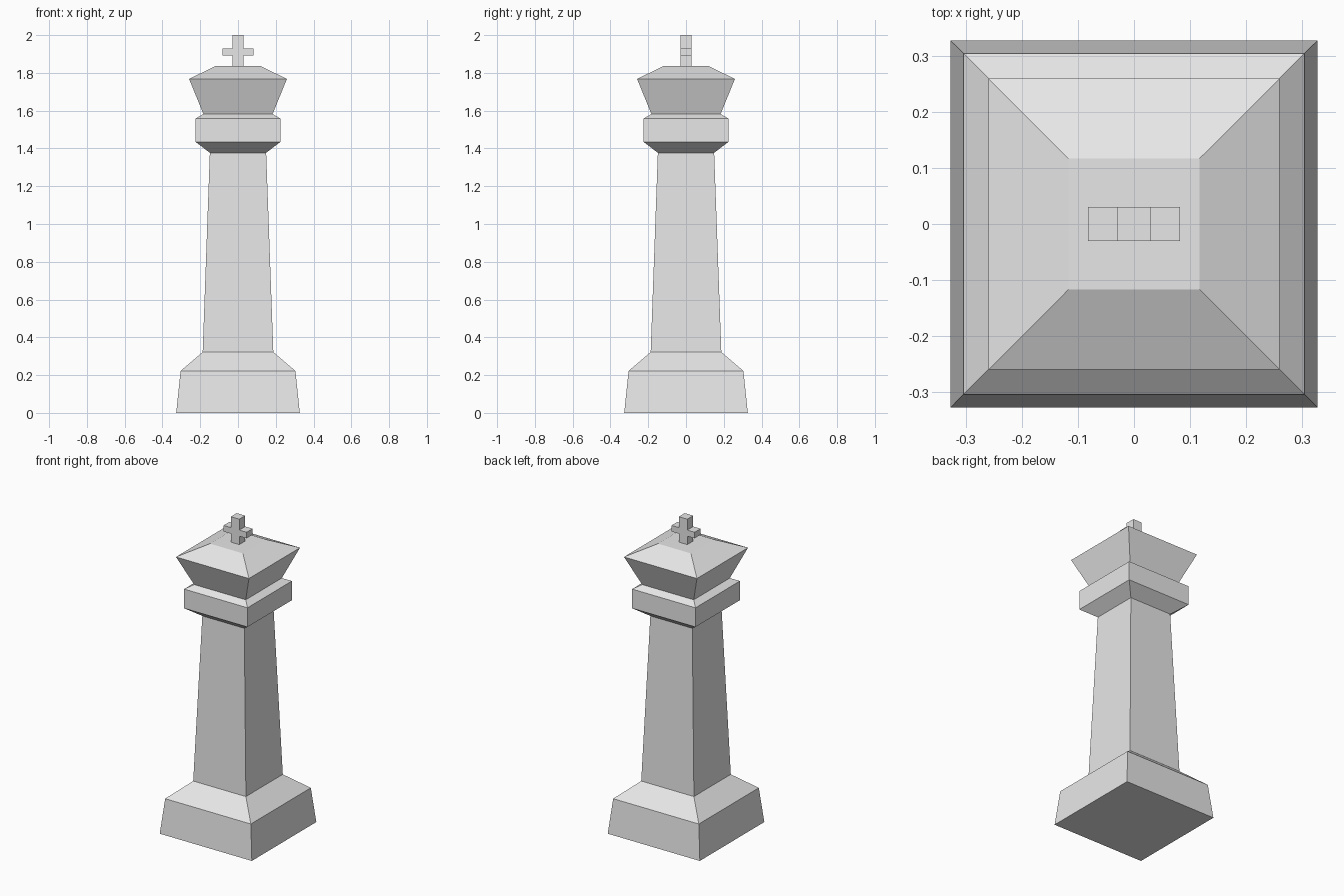
import bpy
import bmesh

cube = bpy.data.objects.get("Cube")
if cube:
    bpy.data.objects.remove(cube, do_unlink=True)

stone = bpy.data.materials.new("light_grey")
stone.use_nodes = True
GREY = (0.8, 0.8, 0.8, 1)
stone.diffuse_color = GREY
stone.node_tree.nodes["Principled BSDF"].inputs["Base Color"].default_value = GREY


def finish(name, bm):
    bmesh.ops.recalc_face_normals(bm, faces=bm.faces)
    mesh = bpy.data.meshes.new(name)
    bm.to_mesh(mesh)
    bm.free()
    mesh.materials.append(stone)
    bpy.context.collection.objects.link(bpy.data.objects.new(name, mesh))


def square_loft(name, profile):
    """Closed stack of square rings, given as (half width, height)."""
    bm = bmesh.new()
    rings = [[bm.verts.new((sx * w, sy * w, z))
              for sx, sy in ((-1, -1), (1, -1), (1, 1), (-1, 1))]
             for w, z in profile]
    for low, high in zip(rings, rings[1:]):
        for i in range(4):
            j = (i + 1) % 4
            bm.faces.new((low[i], low[j], high[j], high[i]))
    bm.faces.new(rings[0][::-1])
    bm.faces.new(rings[-1])
    finish(name, bm)


# Stepped body, from the floor up
square_loft("base", [(0.327, 0), (0.304, 0.222), (0.187, 0.322)])
square_loft("shaft", [(0.187, 0.322), (0.149, 1.377)])
square_loft("collar", [(0.149, 1.377), (0.225, 1.435), (0.225, 1.558), (0.183, 1.582)])
square_loft("head", [(0.183, 1.582), (0.259, 1.768), (0.117, 1.837)])

# Cross on top: a plus-shaped outline extruded front to back
post, arm = 0.03, 0.082
foot, arm_low, arm_high, tip = 1.837, 1.891, 1.93, 2.0
right_side = [(post, foot), (post, arm_low), (arm, arm_low),
              (arm, arm_high), (post, arm_high), (post, tip)]
outline = right_side + [(-x, z) for x, z in reversed(right_side)]
bm = bmesh.new()
front = bm.faces.new([bm.verts.new((x, -post, z)) for x, z in outline])
extruded = bmesh.ops.extrude_face_region(bm, geom=[front], use_keep_orig=True)
back = [v for v in extruded["geom"] if isinstance(v, bmesh.types.BMVert)]
bmesh.ops.translate(bm, verts=back, vec=(0, 2 * post, 0))
finish("cross", bm)
